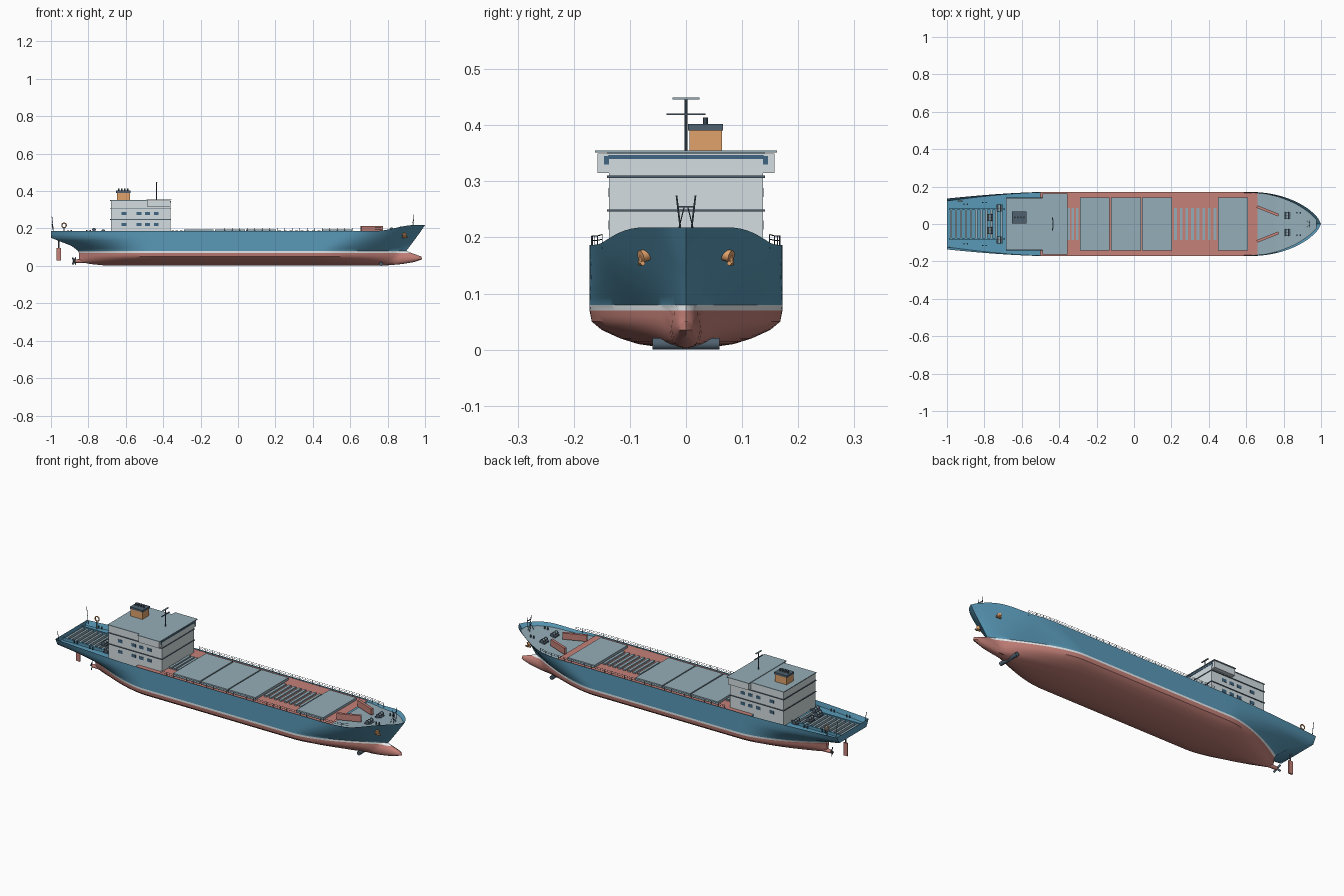
import bpy, bmesh, math
from mathutils import Vector

if "Cube" in bpy.data.objects:
    bpy.data.objects.remove(bpy.data.objects["Cube"])

COL = dict(blue=(.10, .32, .48), red=(.56, .22, .19), white=(.82, .86, .88), deck=(.30, .42, .48),
           dark=(.08, .12, .16), orange=(.75, .36, .15), glass=(.05, .13, .22), wall=(.66, .73, .76))
MAT = {}
for n, c in COL.items():
    MAT[n] = bpy.data.materials.new(n)
    MAT[n].diffuse_color = (*c, 1)


def finish(name, bm, *mats, smooth=False):
    bmesh.ops.recalc_face_normals(bm, faces=bm.faces)
    me = bpy.data.meshes.new(name)
    bm.to_mesh(me)
    bm.free()
    ob = bpy.data.objects.new(name, me)
    bpy.context.collection.objects.link(ob)
    for m in mats:
        me.materials.append(MAT[m])
    if smooth:
        bpy.ops.object.select_all(action='DESELECT')
        ob.select_set(True)
        bpy.context.view_layer.objects.active = ob
        bpy.ops.object.shade_smooth_by_angle(angle=math.radians(35))
    return ob


def box(name, x, y, z, mat):
    """Box from (min, max) pairs."""
    bm = bmesh.new()
    bmesh.ops.create_cube(bm, size=1)
    for v in bm.verts:
        v.co = [(a + b) / 2 + c * (b - a) for (a, b), c in zip((x, y, z), v.co)]
    return finish(name, bm, mat)


def rod(name, a, b, r, mat, seg=10, r2=None):
    a, b = Vector(a), Vector(b)
    bm = bmesh.new()
    bmesh.ops.create_cone(bm, cap_ends=True, segments=seg, radius1=r, radius2=r if r2 is None else r2,
                          depth=(b - a).length)
    q = (b - a).to_track_quat('Z', 'Y')
    for v in bm.verts:
        v.co = q @ v.co + (a + b) / 2
    return finish(name, bm, mat, smooth=True)


# Hull lines: height, stern x, bow x, half beam, width fraction at the stern
LINES = [(.003, -.72, .80, .035, .1), (.010, -.79, .88, .085, .06), (.020, -.84, .94, .117, .04),
         (.035, -.85, .985, .150, .04), (.050, -.85, .98, .168, .05), (.070, -.85, .925, .172, .07),
         (.080, -.855, .90, .172, .1), (.107, -.89, .926, .172, .36), (.150, -1, .967, .172, .68),
         (.187, -1, 1.0, .172, .79)]


def line_at(z):
    for a, b in zip(LINES, LINES[1:]):
        if z <= b[0]:
            break
    t = (z - a[0]) / (b[0] - a[0])
    return [p + (q - p) * t for p, q in zip(a, b)]


def half(x, z):
    """Half breadth of the hull."""
    _, xa, xf, hb, w = line_at(z)
    h = min(1, max(0, (z - .08) / .107))
    xe, p, q = .45 + .15 * h, 1.6 + .6 * h, 1.1 - .4 * h
    xm = xf if z >= .08 else min(xf, .9)
    f = 1
    if x > xe:
        f = max(0, 1 - min(1, (x - xe) / (xm - xe)) ** p) ** q
    elif x < -.45:
        f = 1 - (1 - w) * min(1, (-.45 - x) / (-.45 - xa)) ** 1.6
    y = hb * f
    if z < .08 and x > .8 and xf > .8:
        b = .028 * math.sqrt(max(0, 1 - ((z - .04) / .042) ** 2))
        y = max(y, b * math.sqrt(max(0, 1 - ((x - .8) / (xf - .8)) ** 2)))
    return y


def lift(x, z):
    """Sheer at the bow."""
    t = min(1, max(0, (x - .74) / .2))
    return z + .031 * t * t * (3 - 2 * t) * max(0, (z - .08) / .107)


# Hull shell
levels = [.003, .006, .01, .015, .02, .027, .035, .042, .05, .06, .07, .08, .093, .107, .12, .135, .15, .168, .187]
L, N = len(levels), 72
bm = bmesh.new()
rows = []
for i in range(N + 1):
    u = i / N
    s = .45 * u + .55 * (.5 - .5 * math.cos(math.pi * u))
    pts = []
    for z in levels:
        _, xa, xf, _, _ = line_at(z)
        x = xa + (xf - xa) * s
        pts.append((x, 0 if i == N else half(x, z), lift(x, z)))
    rows.append([[bm.verts.new((x, sy * y, z)) for x, y, z in pts] for sy in (1, -1)])
for i in range(N + 1):
    for k in range(L - 1):
        m = 0 if levels[k] < .07 else 1 if levels[k] < .08 else 2
        if i < N:
            for a, b in zip(rows[i], rows[i + 1]):
                bm.faces.new((a[k], b[k], b[k + 1], a[k + 1])).material_index = m
        if i == 0:
            a, b = rows[0]
            bm.faces.new((a[k], a[k + 1], b[k + 1], b[k])).material_index = m
    if i < N:
        bm.faces.new((rows[i][0][0], rows[i][1][0], rows[i + 1][1][0], rows[i + 1][0][0]))
bmesh.ops.remove_doubles(bm, verts=bm.verts, dist=.0002)
finish("hull", bm, "red", "white", "blue", smooth=True)


# Decks follow the hull sides
def deck(name, x0, x1, z, mat):
    bm = bmesh.new()
    xs = [x0 + (x1 - x0) * i / 24 for i in range(25)]
    v = [[bm.verts.new((x, s * max(.0005, half(x, z) - .001), lift(x, z))) for s in (1, -1)] for x in xs]
    for a, b in zip(v, v[1:]):
        bm.faces.new((a[0], a[1], b[1], b[0]))
    finish(name, bm, mat)


deck("stern_deck", -.999, -.5, .163, "blue")
deck("cargo_deck", -.5, .66, .181, "red")
deck("forecastle_deck", .66, .975, .174, "deck")
box("stern_step", (-.502, -.498), (-.165, .165), (.163, .181), "blue")

# Hatch covers and open hold beams
for i, (a, b) in enumerate([(-.29, -.13), (-.123, .037), (.043, .203), (.45, .61)]):
    box(f"hatch_cover_{i}", (a, b), (-.142, .142), (.181, .194), "deck")
for i in range(8):
    x = .215 + i * .03
    box(f"hold_beam_{i}", (x, x + .015), (-.085, .085), (.181, .189), "deck")
for i in range(3):
    x = -.355 + i * .022
    box(f"house_front_beam_{i}", (x, x + .013), (-.085, .085), (.181, .189), "deck")
for i in range(11):
    x = -.985 + i * .027
    box(f"stern_beam_{i}", (x, x + .012), (-.075, .075), (.163, .175), "deck")
for s in (1, -1):
    box("stern_girder", (-.99, -.69), (s * .08 - .004, s * .08 + .004), (.163, .178), "blue")

# Deckhouse with floor slabs and bridge
box("deckhouse", (-.68, -.36), (-.137, .137), (.163, .35), "wall")
for z in (.248, .308):
    box("floor_slab", (-.684, -.357), (-.141, .141), (z - .002, z + .002), "dark")
box("house_roof", (-.684, -.48), (-.14, .14), (.348, .352), "deck")
box("bridge", (-.485, -.362), (-.158, .158), (.315, .35), "wall")
box("bridge_window_band", (-.48, -.3585), (-.138, .138), (.34, .347), "glass")
box("bridge_roof", (-.49, -.356), (-.162, .162), (.351, .355), "deck")
for s in (1, -1):
    box("wing_window", (-.37, -.361), (s * .141 - .005, s * .141 + .005), (.33, .345), "glass")
    for z in (.222, .28):
        for x in (-.61, -.53, -.483, -.437):
            box("window", (x - .013, x + .013), (s * .137 - .0015, s * .137 + .0015), (z - .008, z + .008), "glass")

# Funnel
box("funnel", (-.648, -.577), (.006, .064), (.35, .391), "orange")
box("funnel_cap", (-.651, -.574), (.004, .066), (.391, .402), "dark")
for i in range(4):
    x = -.637 + i * .016
    rod("exhaust_pipe", (x, .035, .40), (x, .035, .414), .0045, "dark")

# Radar mast
rod("mast", (-.435, 0, .354), (-.435, 0, .449), .0025, "dark")
box("mast_yard", (-.438, -.432), (-.035, .035), (.418, .421), "dark")
box("radar_bar", (-.439, -.431), (-.024, .024), (.446, .449), "deck")

# Side railings
for s in (1, -1):
    for h in (.195, .203):
        cu = bpy.data.curves.new("side_rail", 'CURVE')
        cu.dimensions, cu.bevel_depth, cu.bevel_resolution = '3D', .0009, 0
        sp = cu.splines.new('POLY')
        sp.points.add(30)
        for i, p in enumerate(sp.points):
            x = -.35 + i * 1.12 / 30
            p.co = (x, s * (half(x, .187) - .004), lift(x, h), 1)
        cu.materials.append(MAT["dark"])
        bpy.context.collection.objects.link(bpy.data.objects.new("side_rail", cu))
    for i in range(29):
        x = -.35 + i * .04
        y = s * (half(x, .187) - .004)
        rod("rail_post", (x, y, .18), (x, y, lift(x, .203)), .0009, "dark", 5)


# Mooring gear
def winch(x, y, z):
    box("winch_base", (x - .016, x + .016), (y - .018, y + .018), (z, z + .007), "dark")
    rod("winch_drum", (x, y - .018, z + .014), (x, y + .018, z + .014), .007, "deck", 14)
    for d in (-.018, 0, .018):
        rod("winch_flange", (x, y + d - .0015, z + .014), (x, y + d + .0015, z + .014), .010, "dark", 14)


def bollard(x, y, z):
    for d in (-.009, .009):
        rod("bollard", (x + d, y, z), (x + d, y, z + .013), .004, "dark")


for s in (1, -1):
    winch(.82, s * .045, .182)
    winch(-.77, s * .035, .18)
    winch(-.72, s * .085, .172)
    bollard(.88, s * .06, .198)
    bollard(-.80, s * .115, .178)
    bollard(-.90, s * .105, .178)
    # Breakwater halves
    ob = box("breakwater", (-.062, .062), (-.007, .007), (.18, .214), "red")
    ob.location = (.715, s * .07, 0)
    ob.rotation_euler.z = -s * .38
    # Anchors on the bow flare
    y = half(.88, .15)
    rod("anchor_pocket", (.88, s * (y - .015), .172), (.892, s * (y + .006), .166), .011, "orange", 14)
    rod("anchor_shank", (.885, s * (y + .004), .172), (.897, s * (y + .007), .152), .004, "orange")
    rod("anchor_fluke", (.878, s * (y + .002), .154), (.908, s * (y + .002), .154), .004, "orange")
    # Bow and stern light poles
    rod("bow_pole", (.94, s * .008, .2), (.94, s * .017, .275), .0015, "dark", 6)
    rod("bow_pole_stay", (.925, s * .017, .2), (.94, s * .003, .255), .001, "dark", 6)
    rod("stern_pole", (-.985, s * .125, .17), (-.995, s * .125, .265 if s > 0 else .225), .0015, "dark", 6)
box("bow_pole_bar", (.939, .941), (-.014, .014), (.253, .256), "dark")

# Life ring on a stand
bpy.ops.mesh.primitive_torus_add(location=(-.93, .122, .217), rotation=(math.pi / 2, 0, 0), major_radius=.012,
                                 minor_radius=.003, major_segments=24, minor_segments=8)
ring = bpy.context.object
ring.name = "life_ring"
ring.data.materials.append(MAT["orange"])
rod("ring_stand", (-.93, .122, .163), (-.93, .122, .205), .002, "dark", 6)

# Rudder, shaft and propeller
box("rudder", (-.97, -.946), (-.004, .004), (.028, .097), "red")
rod("rudder_stock", (-.958, 0, .09), (-.958, 0, .15), .004, "dark")
rod("shaft_boss", (-.76, 0, .026), (-.872, 0, .026), .013, "red", 18, .009)
rod("propeller_hub", (-.868, 0, .026), (-.885, 0, .026), .008, "dark", 14, .003)
for i in range(4):
    ob = box(f"propeller_blade_{i}", (-.0015, .0015), (-.005, .005), (.004, .024), "dark")
    ob.rotation_euler = (i * math.pi / 2 + .78, 0, .5)
    ob.location = (-.876, 0, .026)

# Bow thruster
rod("bow_thruster", (.765, -.06, .0105), (.765, .06, .0105), .0105, "dark", 20)

for m in bpy.data.materials:
    if m.users and not m.is_grease_pencil:
        m.use_nodes = True
        m.node_tree.nodes["Principled BSDF"].inputs["Base Color"].default_value = m.diffuse_color
